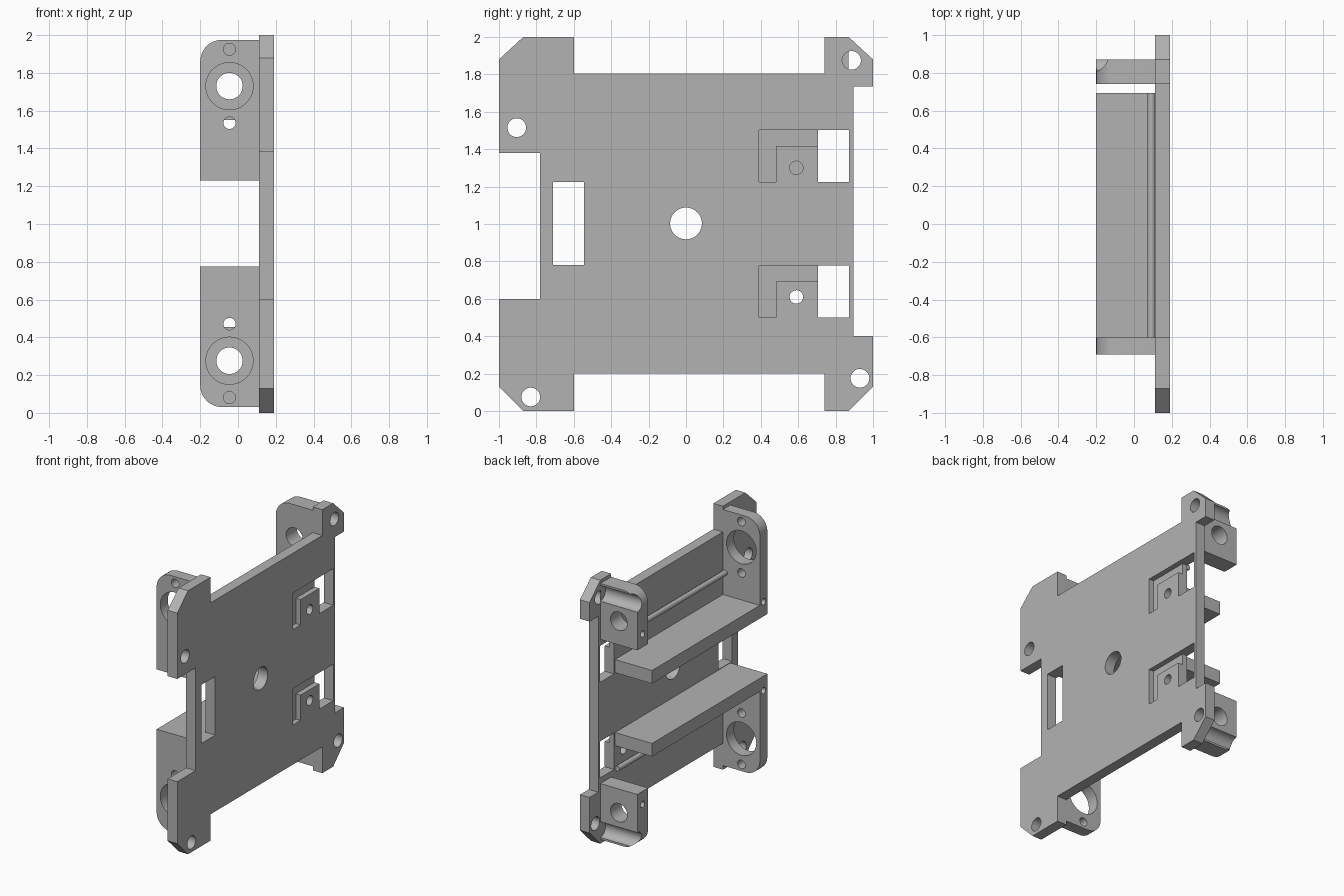
import bpy, bmesh, math
from mathutils import Matrix, Vector

if "Cube" in bpy.data.objects:
    bpy.data.objects.remove(bpy.data.objects["Cube"], do_unlink=True)

grey = bpy.data.materials.new("plain_grey")
grey.use_nodes = True
grey.diffuse_color = (0.45, 0.45, 0.45, 1)
grey.node_tree.nodes["Principled BSDF"].inputs["Base Color"].default_value = (0.45, 0.45, 0.45, 1)

FRONT, BACK = 0.11, 0.19   # plate thickness range along x
OUTER = -0.2               # free edge of the brackets
MID = 1.003                # mirror height of the brackets


def finish(name, bm):
    bmesh.ops.recalc_face_normals(bm, faces=bm.faces)
    mesh = bpy.data.meshes.new(name)
    bm.to_mesh(mesh)
    bm.free()
    mesh.materials.append(grey)
    ob = bpy.data.objects.new(name, mesh)
    bpy.context.collection.objects.link(ob)
    return ob


def prism(name, points, offset):
    """Extrude a closed outline of 3D points by an offset."""
    bm = bmesh.new()
    face = bm.faces.new([bm.verts.new(p) for p in points])
    new = bmesh.ops.extrude_face_region(bm, geom=[face])["geom"]
    bmesh.ops.translate(bm, vec=offset, verts=[v for v in new if isinstance(v, bmesh.types.BMVert)])
    return finish(name, bm)


def box(name, x0, x1, y0, y1, z0, z1):
    outline = [(x0, y0, z0), (x0, y1, z0), (x0, y1, z1), (x0, y0, z1)]
    return prism(name, outline, (x1 - x0, 0, 0))


def rod(name, start, end, r, sides=40):
    start, end = Vector(start), Vector(end)
    axis = end - start
    turn = axis.to_track_quat('Z', 'Y').to_matrix().to_4x4()
    bm = bmesh.new()
    bmesh.ops.create_cone(bm, cap_ends=True, segments=sides, radius1=r, radius2=r,
                          depth=axis.length,
                          matrix=Matrix.Translation((start + end) / 2) @ turn)
    return finish(name, bm)


def cut(ob, cutters):
    """Subtract the cutters, bake the result and drop the cutters."""
    for c in cutters:
        c.hide_render = True
        m = ob.modifiers.new("cut", 'BOOLEAN')
        m.object, m.solver = c, 'EXACT'
    deps = bpy.context.evaluated_depsgraph_get()
    ob.data = bpy.data.meshes.new_from_object(ob.evaluated_get(deps))
    ob.modifiers.clear()
    for c in cutters:
        bpy.data.objects.remove(c, do_unlink=True)


# Base plate outline in (y, z)
outline = [(-1, .13), (-.87, 0), (-.6, 0), (-.6, .2), (.74, .2), (.74, 0), (.87, 0),
           (1, .13), (1, .4), (.895, .4), (.895, 1.735), (1, 1.735), (1, 1.88),
           (.87, 2), (.74, 2), (.74, 1.805), (-.6, 1.805), (-.6, 2), (-.87, 2),
           (-1, 1.88), (-1, 1.38), (-.78, 1.38), (-.78, .6), (-1, .6)]
plate = prism("base_plate", [(FRONT, y, z) for y, z in outline], (BACK - FRONT, 0, 0))

# Mounting holes, cable slot and windows
cutters = [rod("hole", (0, y, z), (.3, y, z), r) for y, z, r in
           [(0, 1.003, .085), (-.905, 1.515, .05), (.885, 1.875, .05),
            (.93, .175, .05), (-.83, .075, .05), (.59, .61, .036)]]
cutters.append(rod("blind_hole", (.125, .59, 1.3), (.3, .59, 1.3), .036))
cutters.append(box("slot", 0, .3, -.71, -.545, .78, 1.225))
for z in (.5, 1.225):
    cutters.append(box("window", 0, .3, .705, .872, z, z + .277))
    # L-shaped recess beside each window
    ell = [(.39, z), (.48, z), (.48, z + .192), (.706, z + .192), (.706, z + .277), (.39, z + .277)]
    cutters.append(prism("recess", [(.15, a, b) for a, b in ell], (.1, 0, 0)))
cut(plate, cutters)


def wall(name, y0, y1, low, flip):
    """Bracket wall with one rounded outer corner."""
    r, top = .115, 1.975
    arc = [(OUTER + r - r * math.cos(t), top - r + r * math.sin(t))
           for t in (math.pi / 2 * i / 12 for i in range(13))]
    pts = [(FRONT, low), (OUTER, low)] + arc + [(FRONT, top)]
    return prism(name, [(x, y0, flip(z)) for x, z in pts], (0, y1 - y0, 0))


for label, flip in (("upper", lambda z: z), ("lower", lambda z: 2 * MID - z)):
    def bore(z, y0, y1, r, x=-.045):
        return rod("bore", (x, y0, flip(z)), (x, y1, flip(z)), r)

    def side_hole(y, z):
        return rod("side_hole", (OUTER - .1, y, flip(z)), (OUTER + .1, y, flip(z)), .024)

    # Front wall: large bore with two screw holes and a pilot hole in its edge
    front = wall(label + "_front_wall", -.69, -.6, 1.23, flip)
    cut(front, [bore(1.73, -.8, -.5, .125), bore(1.925, -.8, -.5, .032),
                bore(1.535, -.8, -.5, .032), side_hole(-.645, 1.34)])

    # Back wall: smaller bore, groove across the outside and a pilot hole
    back = wall(label + "_back_wall", .74, .87, 1.55, flip)
    groove = rod("groove", (-.4, .87, flip(1.9)), (FRONT, .87, flip(1.9)), .06)
    cut(back, [bore(1.73, .6, 1, .07), groove, side_hole(.805, 1.65)])

    # Shelf and retaining rib between the walls
    z0, z1 = sorted((flip(1.23), flip(1.33)))
    box(label + "_shelf", OUTER, FRONT, -.6, .693, z0, z1)
    rod(label + "_rib", (.092, -.6, flip(1.5)), (.092, .693, flip(1.5)), .02, 24)

# Smooth the bores and rounded corners while keeping edges sharp
bpy.ops.object.select_all(action='DESELECT')
for ob in bpy.context.scene.objects:
    if ob.type == 'MESH':
        ob.select_set(True)
        bpy.context.view_layer.objects.active = ob
bpy.ops.object.shade_smooth_by_angle(angle=math.radians(30))
